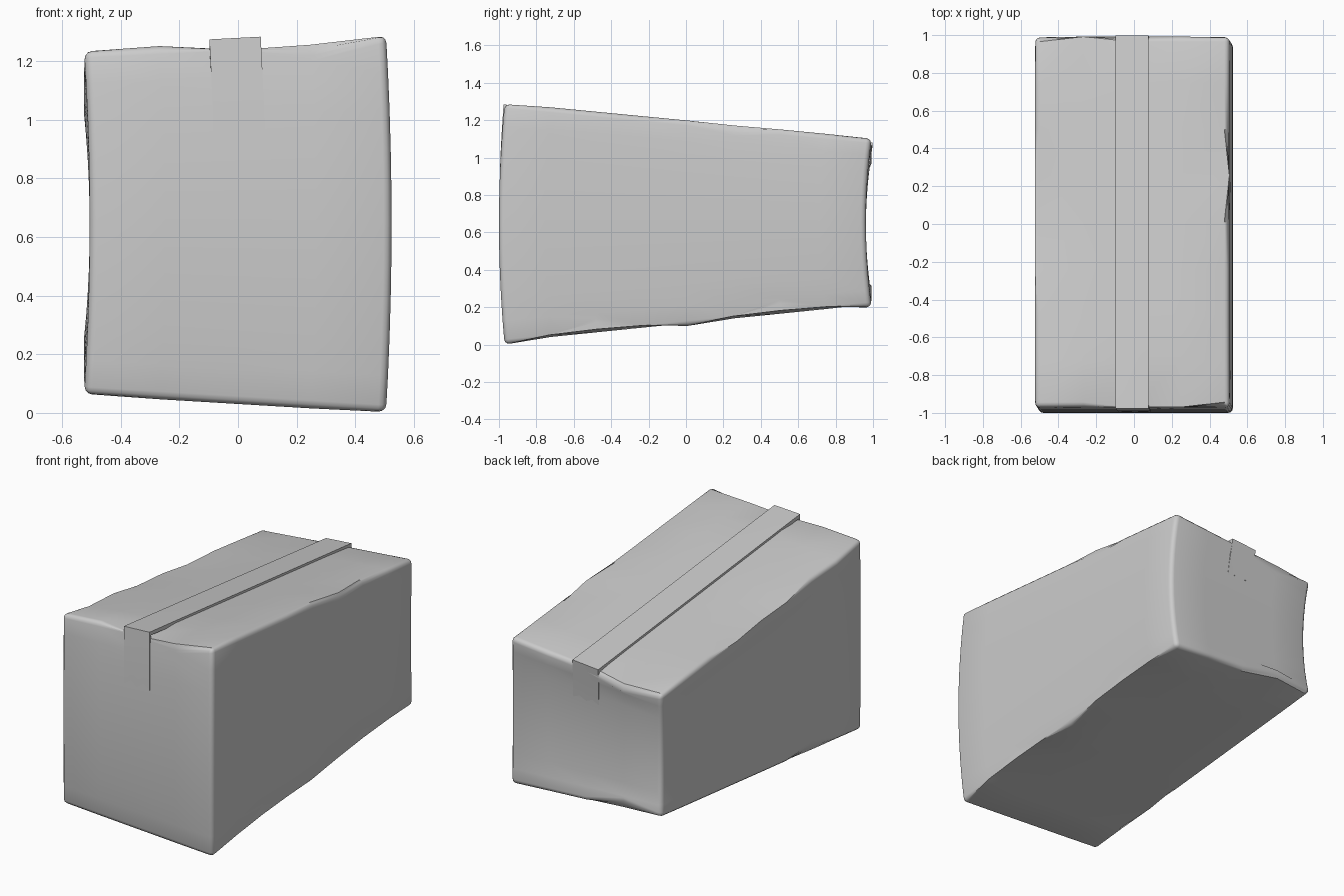
import bpy, bmesh
from mathutils import Vector

if "Cube" in bpy.data.objects:
    bpy.data.objects.remove(bpy.data.objects["Cube"])

HX, HY = 0.515, 0.981


def lerp2(c, u, v):
    """Bilinear blend of heights (front-left, front-right, back-left, back-right)."""
    a, b = (u + 1) / 2, (v + 1) / 2
    front = c[0] + (c[1] - c[0]) * a
    back = c[2] + (c[3] - c[2]) * a
    return front + (back - front) * b


BOTTOM = (0.062, 0.0, 0.258, 0.2)
TOP = (1.238, 1.292, 1.015, 1.103)


def warp(u, v, t):
    """Unit box coordinates (u, v in -1..1, t in 0..1) to the tapered, bowed box."""
    bow = 4 * t * (1 - t)
    lo, hi = lerp2(BOTTOM, u, v), lerp2(TOP, u, v)
    return Vector((HX * u - 0.01 + 0.019 * bow,
                   HY * v + 0.011 - 0.030 * bow,
                   lo + (hi - lo) * t))


def add_object(name, bm):
    bmesh.ops.recalc_face_normals(bm, faces=bm.faces)
    me = bpy.data.meshes.new(name)
    bm.to_mesh(me)
    bm.free()
    ob = bpy.data.objects.new(name, me)
    bpy.context.collection.objects.link(ob)
    bpy.context.view_layer.objects.active = ob
    ob.select_set(True)
    bpy.ops.object.shade_smooth_by_angle(angle=0.6)
    ob.select_set(False)
    return ob


# Carton: sliced cube, dented along its edges, warped and edge-rounded
bm = bmesh.new()
bmesh.ops.create_cube(bm, size=2)
for axis, cuts in ((0, 4), (1, 8), (2, 10)):
    no = Vector((0, 0, 0))
    no[axis] = 1
    for i in range(1, cuts):
        bmesh.ops.bisect_plane(bm, geom=bm.verts[:] + bm.edges[:] + bm.faces[:],
                               plane_co=no * (2 * i / cuts - 1), plane_no=no)
sharp = [e for e in bm.edges
         if len(e.link_faces) == 2 and e.calc_face_angle() > 1]
# Dents: (u, v, t) on an edge and the height change
DENTS = {(0.5, -1, 1): -0.05, (-0.5, 1, 1): -0.04, (1, 0.25, 1): -0.03,
         (-1, 0, 1): -0.045, (-1, -0.75, 1): -0.015,
         (1, -0.5, 0): 0.06, (1, 0.5, 0): 0.06,
         (-1, -0.5, 0): 0.04, (-0.5, 1, 0): 0.045}
for vert in bm.verts:
    u, v, t = vert.co.x, vert.co.y, (vert.co.z + 1) / 2
    key = (round(u, 2), round(v, 2), round(t, 2))
    vert.co = warp(u, v, t)
    vert.co.z += DENTS.get(key, 0)
bmesh.ops.bevel(bm, geom=sharp, offset=0.027, segments=3, profile=0.5,
                affect='EDGES', clamp_overlap=True)
add_object("carton", bm)

# Tape: strip over the top, down front and back, with zigzag ends
bm = bmesh.new()
W, LIFT, N = 0.17, 0.014, 4
path = [(-1, 0.73), (-1, 0.82), (-1, 0.91), (-1, 1)]
path += [(-1 + i / 4, 1) for i in range(1, 9)]
path += [(1, 0.91), (1, 0.82), (1, 0.73)]


def tape_row(v, t, lift, end):
    row = []
    for i in range(N + 1):
        tt = t + (0.025 if end and i % 2 else 0)
        p = warp(-W + 2 * W * i / N, v, tt)
        if t == 1:
            p.z += lift
        if abs(v) == 1:
            out = lift if t == 1 else lift * (0.15 + 0.85 * (t - 0.73) / 0.27)
            p.y += v * (out * 0.4 if lift > 0 else lift)
        row.append(bm.verts.new(p))
    return row


rows = []
for lift in (LIFT, -0.01):
    rows.append([tape_row(v, t, lift, k in (0, len(path) - 1))
                 for k, (v, t) in enumerate(path)])
outer, inner = rows
for layer in rows:
    for a, b in zip(layer, layer[1:]):
        for i in range(N):
            bm.faces.new((a[i], a[i + 1], b[i + 1], b[i]))
for k in range(len(path) - 1):
    for i in (0, N):
        bm.faces.new((outer[k][i], outer[k + 1][i], inner[k + 1][i], inner[k][i]))
for k in (0, -1):
    for i in range(N):
        bm.faces.new((outer[k][i], outer[k][i + 1], inner[k][i + 1], inner[k][i]))
add_object("tape", bm)
